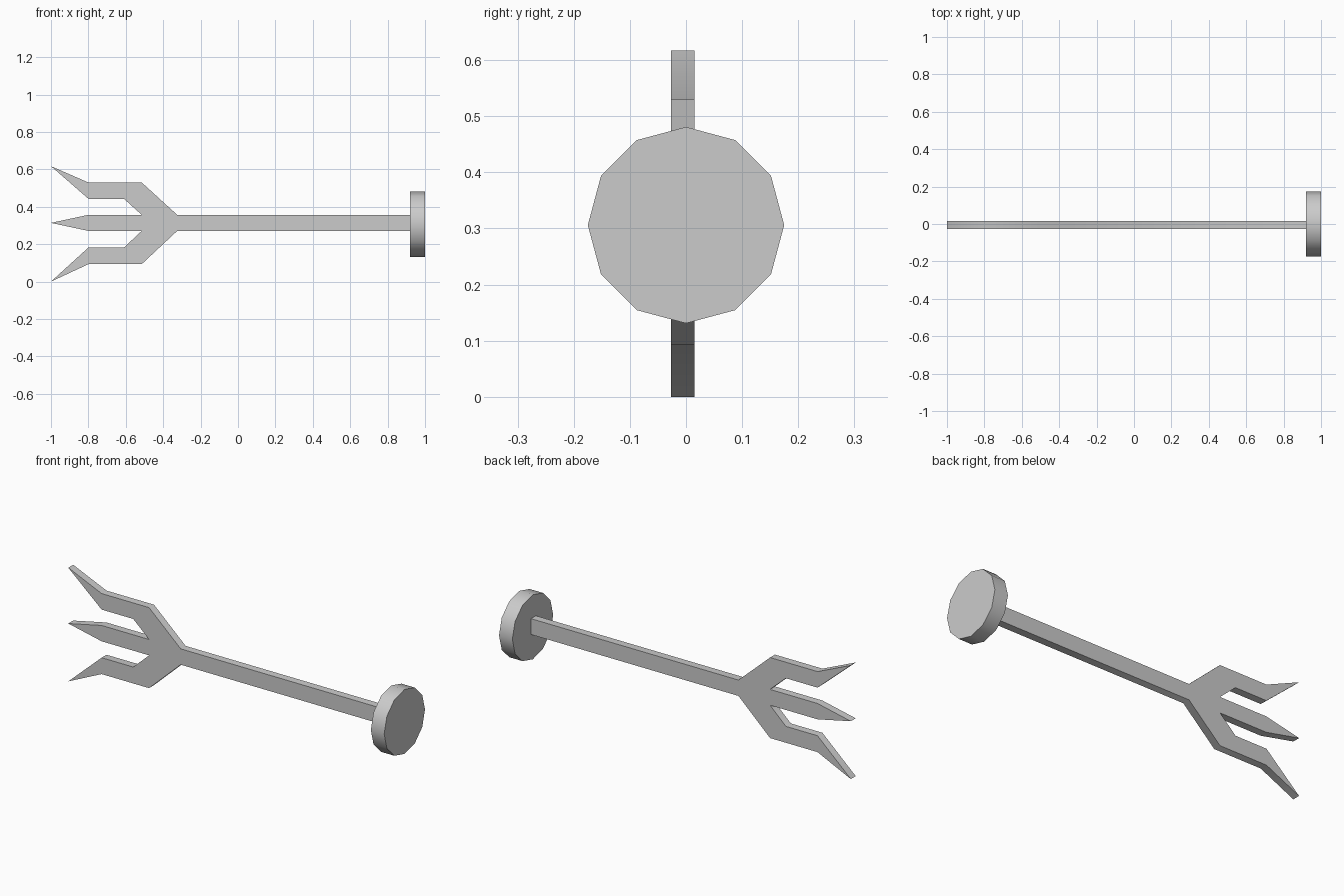
import bpy, bmesh, math

if "Cube" in bpy.data.objects:
    bpy.data.objects.remove(bpy.data.objects["Cube"])


def finish(bm, name, angle):
    bmesh.ops.recalc_face_normals(bm, faces=bm.faces)
    mesh = bpy.data.meshes.new(name)
    bm.to_mesh(mesh)
    bm.free()
    obj = bpy.data.objects.new(name, mesh)
    bpy.context.collection.objects.link(obj)
    bpy.ops.object.select_all(action='DESELECT')
    obj.select_set(True)
    bpy.context.view_layer.objects.active = obj
    bpy.ops.object.shade_smooth_by_angle(angle=math.radians(angle))
    return obj


# Fork head and shaft: one flat profile (x, z), extruded along y
Y_FRONT, Y_BACK = -0.027, 0.015
profile = [
    (0.93, 0.357), (-0.325, 0.357),                               # shaft top
    (-0.515, 0.53), (-0.80, 0.53), (-1.0, 0.617),                 # upper tine, outside
    (-0.80, 0.443), (-0.61, 0.443), (-0.515, 0.357),              # upper tine, inside
    (-0.80, 0.357), (-1.0, 0.314), (-0.80, 0.271),                # middle tine
    (-0.515, 0.271), (-0.61, 0.182), (-0.80, 0.182), (-1.0, 0.0), # lower tine, inside
    (-0.80, 0.093), (-0.515, 0.093), (-0.325, 0.271),             # lower tine, outside
    (0.93, 0.271),                                                # shaft bottom
]
bm = bmesh.new()
face = bm.faces.new([bm.verts.new((x, Y_FRONT, z)) for x, z in profile])
ext = bmesh.ops.extrude_face_region(bm, geom=[face], use_keep_orig=True)
moved = [v for v in ext["geom"] if isinstance(v, bmesh.types.BMVert)]
bmesh.ops.translate(bm, verts=moved, vec=(0, Y_BACK - Y_FRONT, 0))
finish(bm, "fork_and_shaft", 50)

# Twelve-sided end disc
bpy.ops.mesh.primitive_cylinder_add(vertices=12, radius=0.175, depth=0.08,
                                    location=(0.96, 0, 0.306),
                                    rotation=(0, math.pi / 2, 0))
disc = bpy.context.object
disc.name = "end_disc"
bpy.ops.object.shade_smooth_by_angle(angle=math.radians(50))
